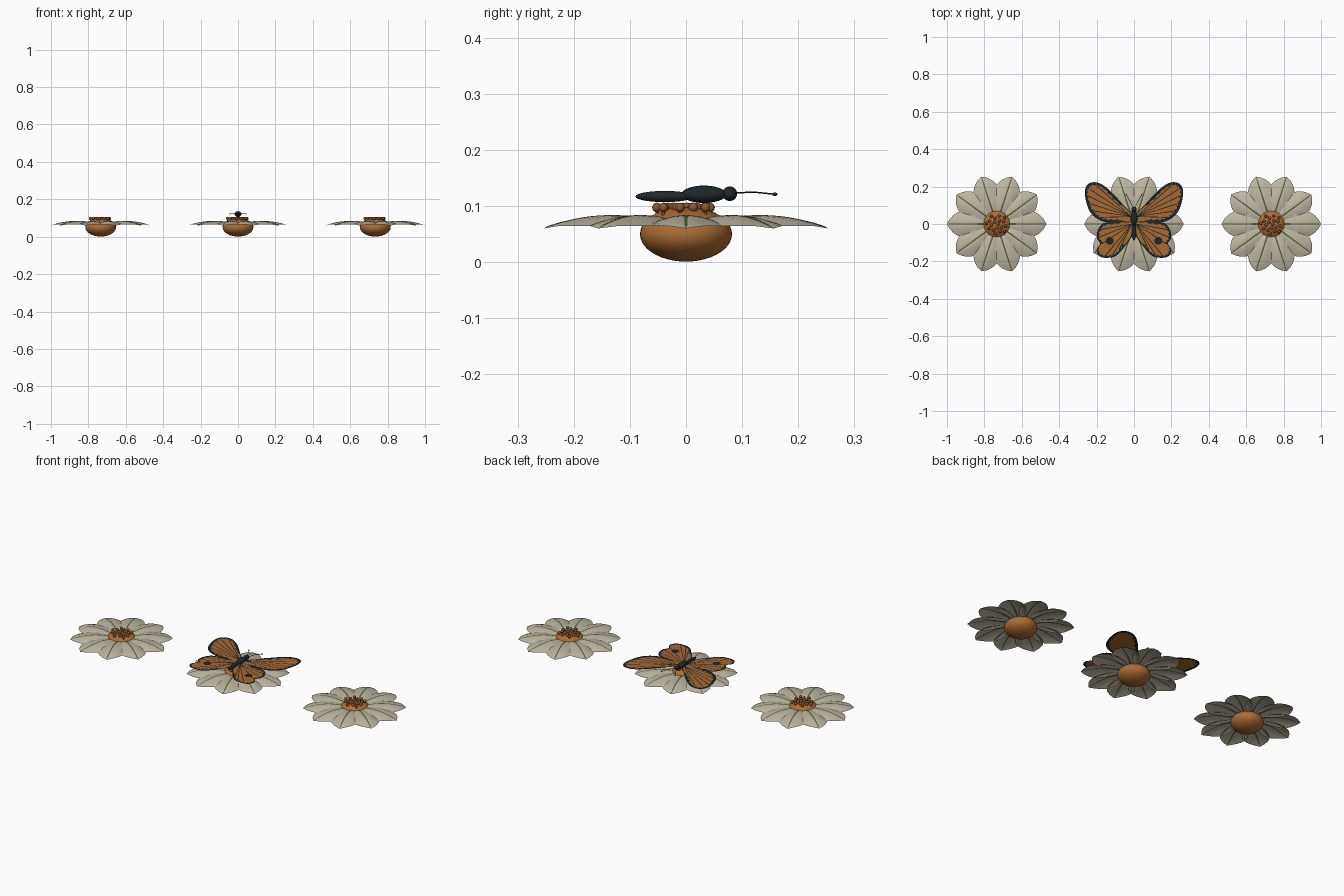
import bpy, bmesh
from math import sin, cos, pi, sqrt, radians
from mathutils import Vector, Matrix

if "Cube" in bpy.data.objects:
    bpy.data.objects.remove(bpy.data.objects["Cube"])


def material(name, rgb):
    m = bpy.data.materials.new(name)
    m.use_nodes = True
    m.diffuse_color = (*rgb, 1)
    m.node_tree.nodes["Principled BSDF"].inputs["Base Color"].default_value = (*rgb, 1)
    return m


CREAM = material("petal cream", (0.52, 0.47, 0.37))
GREEN = material("vein green", (0.08, 0.13, 0.03))
ORANGE = material("disc orange", (0.42, 0.15, 0.035))
BROWN = material("stamen brown", (0.25, 0.1, 0.03))
WING = material("wing orange", (0.4, 0.14, 0.03))
DARK = material("butterfly black", (0.012, 0.02, 0.024))


def finish(name, bm, mats, smooth=True):
    mesh = bpy.data.meshes.new(name)
    bm.to_mesh(mesh)
    bm.free()
    for m in mats:
        mesh.materials.append(m)
    for p in mesh.polygons:
        p.use_smooth = smooth
    ob = bpy.data.objects.new(name, mesh)
    bpy.context.collection.objects.link(ob)
    return ob


def ball(bm, loc, scale, seg=16):
    mat = Matrix.Translation(loc) @ Matrix.Diagonal((*scale, 1))
    bmesh.ops.create_uvsphere(bm, u_segments=seg, v_segments=seg // 2 + 2, radius=1, matrix=mat)


# --- Flowers ---
R0, R1, STEPS = 0.05, 0.266, 14


def petal_point(t, s, vein=False):
    """t runs from base to tip, s runs across the petal."""
    r = R0 + (R1 - R0) * t
    half = 0.022 + 0.046 * sin(min(t / 0.6, 1) * pi / 2)
    if t > 0.6:
        half *= max(0, 1 - ((t - 0.6) / 0.4) ** 2) ** 0.8
    y = s * half
    if vein:
        y = s * min(half, 0.0045 - 0.002 * t)
    z = 0.084 - 1.4 * (r - 0.138) ** 2 - 4.0 * y * y * (1.2 - 0.5 * t)
    if abs(y) < 1e-6:
        z -= 0.001
    return Vector((r, y, z))


def petals(name, x):
    bm = bmesh.new()
    across = [(-1, 0), (-0.7, 0), (-0.35, 0), (-1, 1), (0, 1), (1, 1), (0.35, 0), (0.7, 0), (1, 0)]
    for k in range(10):
        turn = Matrix.Translation((x, 0, 0)) @ Matrix.Rotation(k * pi / 5, 4, "Z")
        grid = [[bm.verts.new(turn @ petal_point(i / STEPS, s, v)) for s, v in across]
                for i in range(STEPS + 1)]
        for a, b in zip(grid, grid[1:]):
            for j in range(len(across) - 1):
                f = bm.faces.new((a[j], b[j], b[j + 1], a[j + 1]))
                f.material_index = 1 if j in (3, 4) else 0
    bmesh.ops.remove_doubles(bm, verts=bm.verts, dist=0.0002)
    return finish(name, bm, [CREAM, GREEN])


def flower(label, x):
    petals(label + "_petals", x)
    bm = bmesh.new()
    ball(bm, (x, 0, 0.05), (0.082, 0.082, 0.049), 40)
    finish(label + "_disc", bm, [ORANGE])
    # stamens scattered in a sunflower spiral
    bm = bmesh.new()
    for i in range(19):
        r, a = 0.058 * sqrt((i + 0.4) / 19), i * 2.4
        px, py = x + r * cos(a), r * sin(a)
        ball(bm, (px, py, 0.0975), (0.0085, 0.0085, 0.0085), 12)
        bmesh.ops.create_cone(bm, segments=8, radius1=0.003, radius2=0.003, depth=0.03,
                              matrix=Matrix.Translation((px, py, 0.083)))
    finish(label + "_stamens", bm, [BROWN])


for label, x in (("right_flower", -0.734), ("middle_flower", 0), ("left_flower", 0.734)):
    flower(label, x)


# --- Butterfly wings ---
def smooth_loop(pts, n=6):
    """Closed Catmull-Rom loop through the points."""
    out = []
    for i in range(len(pts)):
        a, b, c, d = (Vector(pts[(i + k) % len(pts)]) for k in (-1, 0, 1, 2))
        for j in range(n):
            t = j / n
            out.append(0.5 * (2 * b + (c - a) * t + (2 * a - 5 * b + 4 * c - d) * t ** 2
                              + (3 * b - a - 3 * c + d) * t ** 3))
    return out


def strip(bm, a, b, w, z):
    """Tapered vein plate from a to b."""
    a, b = Vector(a), Vector(b)
    n = Vector((a.y - b.y, b.x - a.x)).normalized() * w
    corners = (a - n * 0.6, b - n, b + n, a + n * 0.6)
    bm.faces.new([bm.verts.new((p.x, p.y, z)) for p in corners]).material_index = 1


def wing(name, pts, hub, root, veins, z, side, border, spot=None):
    bm = bmesh.new()
    loop, hub = smooth_loop(pts), Vector(hub)
    outer, inner = [], []
    for i, p in enumerate(loop):
        d = hub - p
        # ragged inner edge of the dark border
        width = border * (1.25 if i % 3 == 0 else 0.8)
        if p.x < 0.05:
            width = 0.006
        outer.append(bm.verts.new((p.x, p.y, z)))
        q = p + d.normalized() * min(width, d.length * 0.6)
        inner.append(bm.verts.new((q.x, q.y, z)))
    centre = bm.verts.new((hub.x, hub.y, z))
    for i in range(len(loop)):
        j = (i + 1) % len(loop)
        bm.faces.new((outer[i], outer[j], inner[j], inner[i])).material_index = 1
        bm.faces.new((inner[i], inner[j], centre))
    for v in veins:
        strip(bm, root, v, 0.0024, z + 0.0012)
    if spot:
        bmesh.ops.create_circle(bm, cap_ends=True, segments=16, radius=0.021,
                                matrix=Matrix.Translation((*spot, z + 0.0016)))
        bm.faces.ensure_lookup_table()
        bm.faces[-1].material_index = 1
    for v in bm.verts:
        v.co.x *= side
    if side < 0:
        bmesh.ops.reverse_faces(bm, faces=bm.faces)
    return finish(name, bm, [WING, DARK], False)


FORE = [(0.008, 0.045), (0.06, 0.105), (0.13, 0.18), (0.19, 0.22), (0.24, 0.217), (0.262, 0.18),
        (0.256, 0.12), (0.235, 0.065), (0.2, 0.03), (0.15, 0.01), (0.08, 0.01), (0.01, 0.012)]
HIND = [(0.008, 0.02), (0.08, 0.015), (0.16, 0.005), (0.192, -0.03), (0.198, -0.075), (0.182, -0.105),
        (0.2, -0.14), (0.18, -0.175), (0.13, -0.18), (0.09, -0.165), (0.05, -0.12), (0.01, -0.06)]
FORE_VEINS = [(0.2, 0.205), (0.235, 0.185), (0.245, 0.15), (0.24, 0.11), (0.22, 0.07), (0.185, 0.035)]
HIND_VEINS = [(0.18, -0.03), (0.185, -0.07), (0.17, -0.105), (0.15, -0.165), (0.115, -0.165), (0.08, -0.14)]

for label, side in (("left", 1), ("right", -1)):
    wing(label + "_forewing", FORE, (0.16, 0.11), (0.015, 0.04), FORE_VEINS, 0.1185, side, 0.017)
    wing(label + "_hindwing", HIND, (0.11, -0.07), (0.012, 0), HIND_VEINS, 0.1155, side, 0.013,
         (0.13, -0.09))
    # antenna with a clubbed end
    cu = bpy.data.curves.new(label + "_antenna", "CURVE")
    cu.dimensions = "3D"
    cu.bevel_depth, cu.bevel_resolution = 0.0013, 2
    sp = cu.splines.new("POLY")
    path = [(0.005, 0.085, 0.123), (0.02, 0.12, 0.125), (0.042, 0.158, 0.121)]
    sp.points.add(len(path) - 1)
    for pt, (x, y, z) in zip(sp.points, path):
        pt.co = (x * side, y, z, 1)
    cu.materials.append(DARK)
    bpy.context.collection.objects.link(bpy.data.objects.new(label + "_antenna", cu))
    bm = bmesh.new()
    ball(bm, (0.042 * side, 0.158, 0.121), (0.003, 0.005, 0.003), 10)
    finish(label + "_antenna_club", bm, [DARK])

# --- Butterfly body ---
for name, loc, scale in (("head", (0, 0.078, 0.122), (0.014, 0.013, 0.013)),
                         ("thorax", (0, 0.032, 0.121), (0.018, 0.04, 0.0155)),
                         ("abdomen", (0, -0.038, 0.117), (0.012, 0.052, 0.01))):
    bm = bmesh.new()
    ball(bm, loc, scale, 24)
    finish(name, bm, [DARK])
